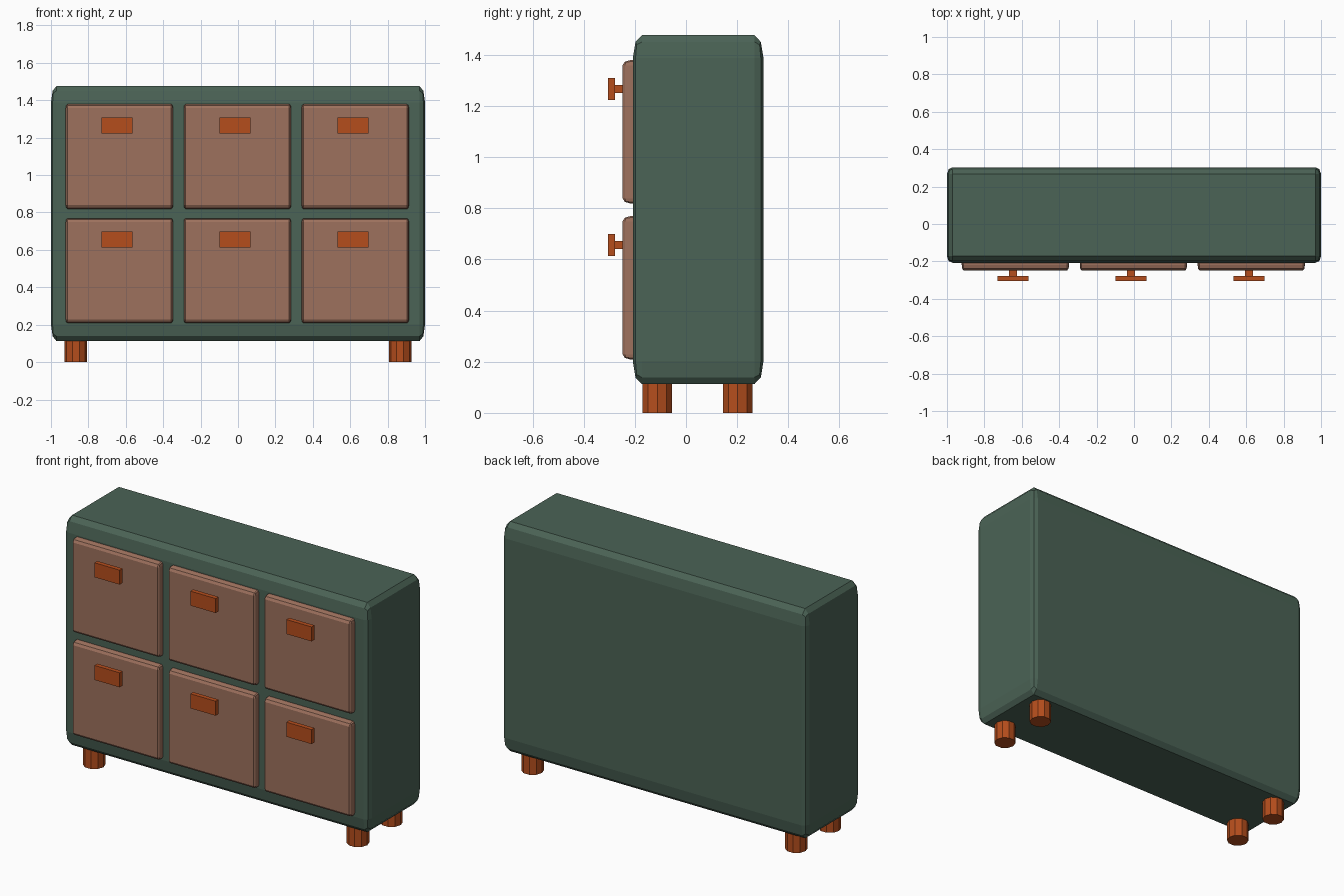
import bpy, bmesh, math
from mathutils import Matrix, Vector

if "Cube" in bpy.data.objects:
    bpy.data.objects.remove(bpy.data.objects["Cube"])


def material(name, rgb):
    m = bpy.data.materials.new(name)
    m.diffuse_color = (*rgb, 1)
    m.use_nodes = True
    m.node_tree.nodes["Principled BSDF"].inputs["Base Color"].default_value = m.diffuse_color
    return m


GREEN = material("green_paint", (0.070, 0.125, 0.092))
TAN = material("tan_wood", (0.34, 0.165, 0.11))
ORANGE = material("orange_wood", (0.46, 0.075, 0.012))


def finish(name, bm, mat):
    bmesh.ops.recalc_face_normals(bm, faces=bm.faces[:])
    me = bpy.data.meshes.new(name)
    bm.to_mesh(me)
    bm.free()
    me.materials.append(mat)
    ob = bpy.data.objects.new(name, me)
    bpy.context.collection.objects.link(ob)
    return ob


def box(name, lo, hi, mat, bevel=None):
    """Box from corner to corner; bevel gives a separate two-step edge depth per axis."""
    bm = bmesh.new()
    bmesh.ops.create_cube(bm, size=2)
    if bevel:
        bmesh.ops.bevel(bm, geom=bm.edges[:], offset=0.5, segments=2,
                        profile=0.5, affect='EDGES')
    for v in bm.verts:
        for i in range(3):
            half, mid = (hi[i] - lo[i]) / 2, (hi[i] + lo[i]) / 2
            c = abs(v.co[i])
            d = half - bevel[i] * (1 - c) / 0.5 if bevel else half * c
            v.co[i] = mid + math.copysign(d, v.co[i])
    return finish(name, bm, mat)


def leg(name, x, y):
    bm = bmesh.new()
    bmesh.ops.create_cone(bm, cap_ends=True, segments=10, radius1=0.061, radius2=0.061,
                          depth=0.14, matrix=Matrix.Translation(Vector((x, y, 0.07)))
                          @ Matrix.Rotation(math.pi / 2, 4, 'Z'))
    return finish(name, bm, ORANGE)


# Cabinet body
box("cabinet_body", (-1, -0.208, 0.112), (1, 0.303, 1.477), GREEN, (0.03, 0.036, 0.09))

# Drawers with T-shaped handles
for row, z in (("lower", 0.489), ("upper", 1.099)):
    for col, x in (("left", -0.634), ("middle", -0.003), ("right", 0.627)):
        tag = f"{row}_{col}"
        box(f"drawer_{tag}", (x - 0.287, -0.248, z - 0.28), (x + 0.287, -0.15, z + 0.28),
            TAN, (0.010, 0.03, 0.02))
        hx, hz = x - 0.013, z + 0.167
        box(f"handle_plate_{tag}", (hx - 0.083, -0.305, hz - 0.043),
            (hx + 0.083, -0.278, hz + 0.043), ORANGE)
        box(f"handle_stem_{tag}", (hx - 0.021, -0.28, hz - 0.016),
            (hx + 0.021, -0.23, hz + 0.016), ORANGE)

# Legs
for side, x in (("left", -0.867), ("right", 0.867)):
    for end, y in (("front", -0.112), ("back", 0.202)):
        leg(f"{end}_{side}_leg", x, y)
